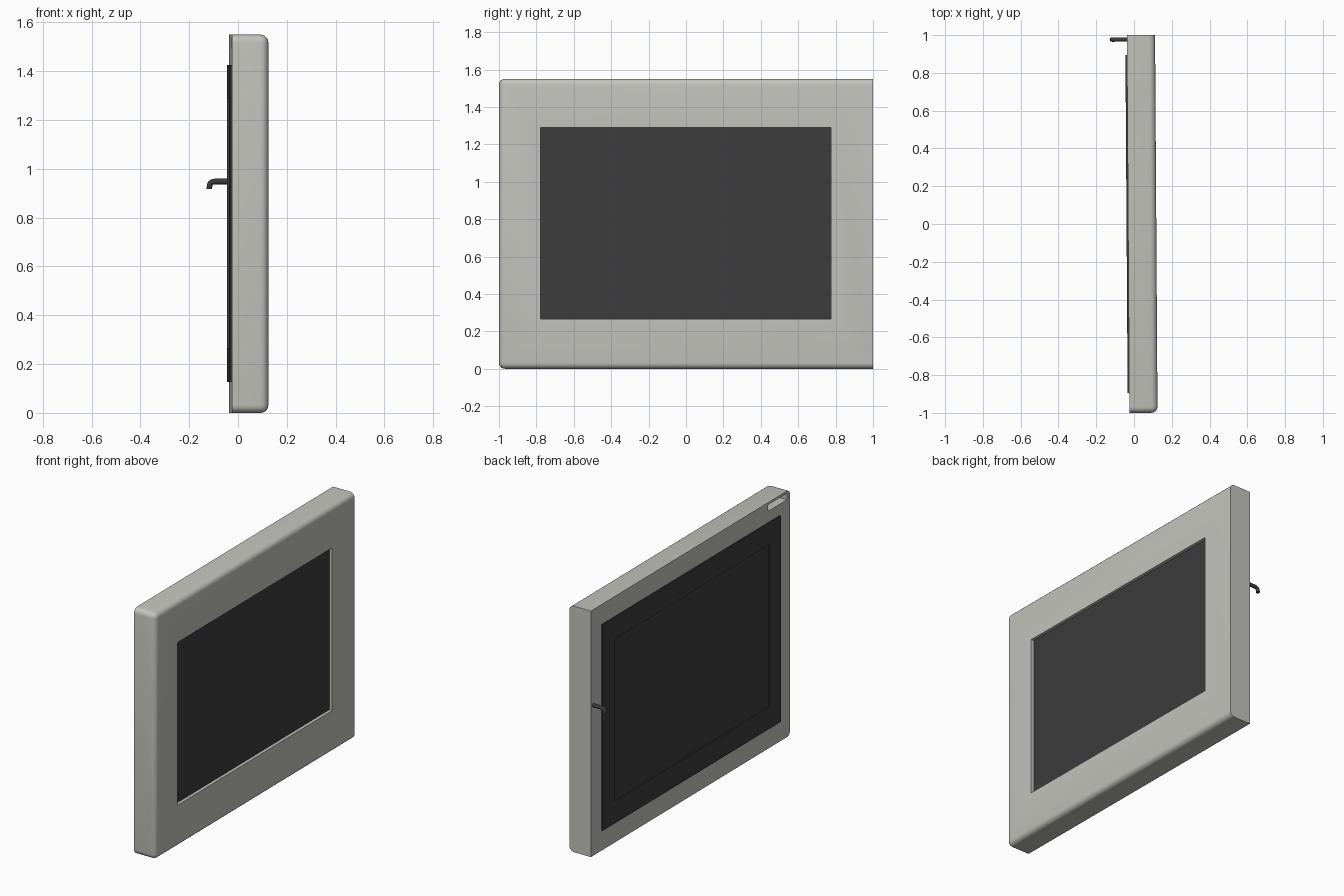
import bpy, bmesh, math
from mathutils import Vector

if "Cube" in bpy.data.objects:
    bpy.data.objects.remove(bpy.data.objects["Cube"])

TILT = 0.0065          # slight turn about z
FRONT, BACK, TOP = 0.118, -0.031, 1.55
R = 0.032              # edge rounding


def material(name, rgb):
    m = bpy.data.materials.new(name)
    m.diffuse_color = (*rgb, 1)
    m.use_nodes = True
    m.node_tree.nodes["Principled BSDF"].inputs["Base Color"].default_value = m.diffuse_color
    return m


light = material("warm_grey", (0.55, 0.55, 0.51))
dark = material("charcoal", (0.045, 0.045, 0.045))


def box_bm(x0, x1, y0, y1, z0, z1):
    bm = bmesh.new()
    bmesh.ops.create_cube(bm, size=1)
    for v in bm.verts:
        v.co = Vector((x1 if v.co.x > 0 else x0,
                       y1 if v.co.y > 0 else y0,
                       z1 if v.co.z > 0 else z0))
    bmesh.ops.recalc_face_normals(bm, faces=bm.faces)
    return bm


def finish(bm, name, mat):
    me = bpy.data.meshes.new(name)
    bm.to_mesh(me)
    bm.free()
    ob = bpy.data.objects.new(name, me)
    bpy.context.collection.objects.link(ob)
    me.materials.append(mat)
    return ob


def recess(bm, face, y0, y1, z0, z1, depth):
    """Inset a face to an exact rectangle and sink it."""
    bmesh.ops.inset_individual(bm, faces=[face], thickness=0.05)
    zc = (z0 + z1) / 2
    for v in face.verts:
        v.co.y = y1 if v.co.y > 0 else y0
        v.co.z = z1 if v.co.z > zc else z0
    bmesh.ops.inset_individual(bm, faces=[face], thickness=0)
    n = face.normal.copy()
    for v in face.verts:
        v.co -= n * depth


def activate(ob):
    bpy.ops.object.select_all(action='DESELECT')
    ob.select_set(True)
    bpy.context.view_layer.objects.active = ob


# Body: rounded on the front edges and on the -y corners, square at +y
bm = box_bm(BACK, FRONT, -1, 1, 0, TOP)
edges = []
for e in bm.edges:
    a, b = e.verts[0].co, e.verts[1].co
    mid = (a + b) / 2
    on_front = mid.x > FRONT - 0.001 and mid.y < 0.99
    side_corner = abs(a.x - b.x) > 0.01 and mid.y < 0
    if on_front or side_corner:
        edges.append(e)
bmesh.ops.bevel(bm, geom=edges, offset=R, segments=5, profile=0.5, affect='EDGES')
bm.normal_update()
face = max((f for f in bm.faces if f.normal.x > 0.99), key=lambda f: f.calc_area())
recess(bm, face, -0.78, 0.775, 0.265, 1.29, 0.03)
body = finish(bm, "frame_body", light)

# Slot near the top of the back
cutter = finish(box_bm(BACK - 0.05, 0.06, -0.97, -0.78, 1.495, 1.535), "slot_cutter", light)
cutter.hide_render = True
activate(body)
mod = body.modifiers.new("slot", 'BOOLEAN')
mod.operation, mod.solver, mod.object = 'DIFFERENCE', 'EXACT', cutter
bpy.ops.object.modifier_apply(modifier=mod.name)
bpy.data.objects.remove(cutter, do_unlink=True)
bpy.ops.object.shade_smooth_by_angle(angle=math.radians(30))

# Dark pane in the front opening
pane = finish(box_bm(FRONT - 0.035, FRONT - 0.02, -0.782, 0.777, 0.263, 1.292),
              "front_pane", dark)

# Back panel with a shallow sunken centre
bm = box_bm(BACK - 0.0085, BACK + 0.01, -0.895, 0.895, 0.127, 1.425)
bm.normal_update()
face = next(f for f in bm.faces if f.normal.x < -0.99)
recess(bm, face, -0.78, 0.775, 0.265, 1.288, 0.0075)
panel = finish(bm, "back_panel", dark)

# Hooked round handle on the back
cu = bpy.data.curves.new("handle", 'CURVE')
cu.dimensions = '3D'
cu.bevel_depth, cu.bevel_resolution, cu.use_fill_caps = 0.0115, 4, True
path = [(-0.02, 0.948), (-0.088, 0.948), (-0.098, 0.9465), (-0.106, 0.942),
        (-0.110, 0.935), (-0.111, 0.917)]
sp = cu.splines.new('POLY')
sp.points.add(len(path) - 1)
for p, (x, z) in zip(sp.points, path):
    p.co = (x, 0.977, z, 1)
handle = bpy.data.objects.new("handle", cu)
bpy.context.collection.objects.link(handle)
cu.materials.append(dark)
activate(handle)
bpy.ops.object.convert(target='MESH')
handle = bpy.context.object
bpy.ops.object.shade_smooth_by_angle(angle=math.radians(40))

for ob in (body, pane, panel, handle):
    ob.rotation_euler.z = TILT
